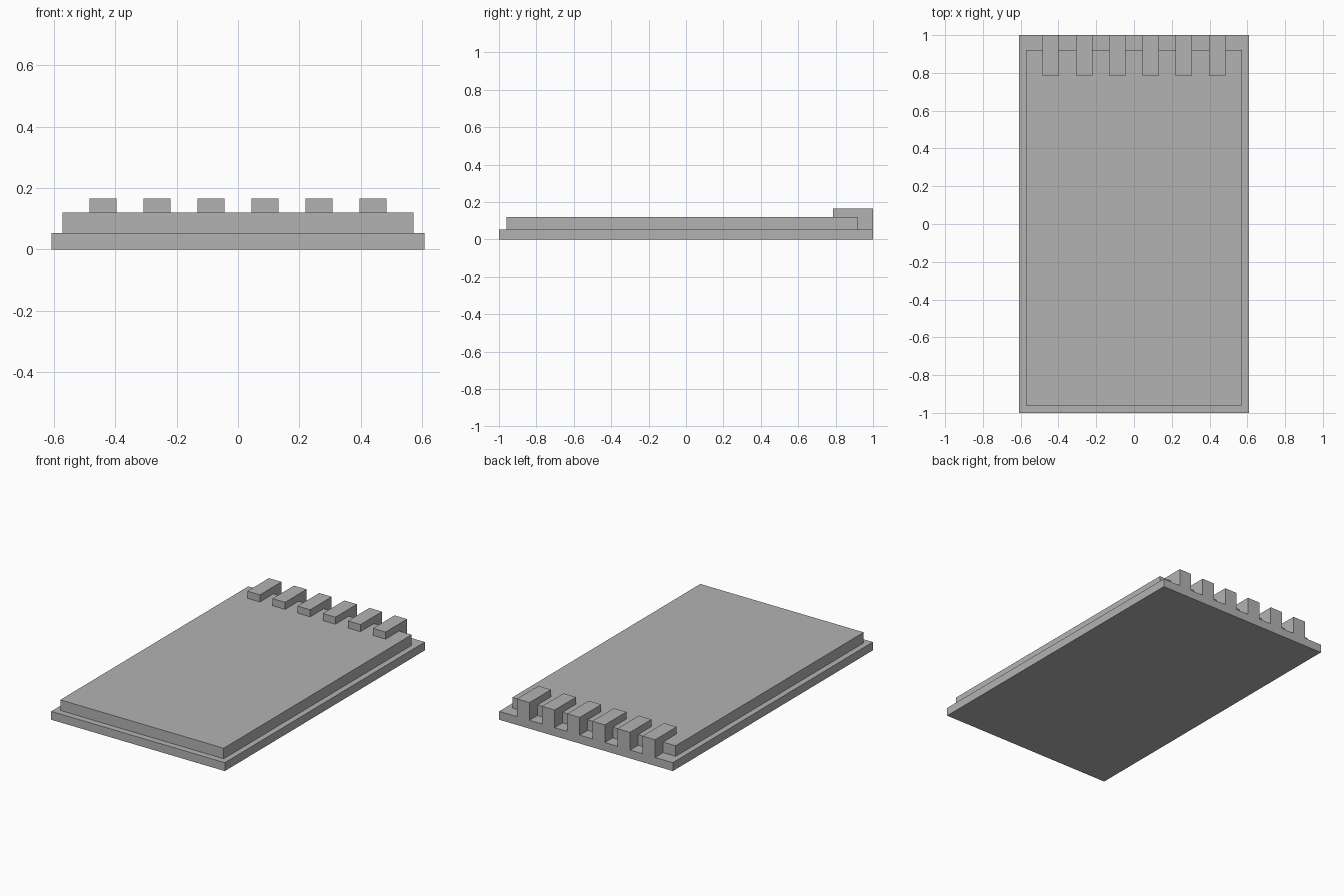
import bpy
import bmesh

if "Cube" in bpy.data.objects:
    bpy.data.objects.remove(bpy.data.objects["Cube"], do_unlink=True)

# Single matte grey
GREY = (0.45, 0.45, 0.45, 1.0)
grey = bpy.data.materials.new("matte grey")
grey.use_nodes = True
grey.diffuse_color = GREY
grey.node_tree.nodes["Principled BSDF"].inputs["Base Color"].default_value = GREY


def extrude_profile(name, profile, x_center, width):
    """Extrude a closed (y, z) profile along x."""
    bm = bmesh.new()
    start = x_center - width / 2
    face = bm.faces.new([bm.verts.new((start, y, z)) for y, z in profile])
    grown = bmesh.ops.extrude_face_region(bm, geom=[face])["geom"]
    verts = [g for g in grown if isinstance(g, bmesh.types.BMVert)]
    bmesh.ops.translate(bm, verts=verts, vec=(width, 0, 0))
    bmesh.ops.recalc_face_normals(bm, faces=bm.faces)
    mesh = bpy.data.meshes.new(name)
    bm.to_mesh(mesh)
    bm.free()
    mesh.materials.append(grey)
    obj = bpy.data.objects.new(name, mesh)
    bpy.context.scene.collection.objects.link(obj)
    return obj


def rectangle(y0, y1, z0, z1):
    return [(y0, z0), (y1, z0), (y1, z1), (y0, z1)]


BASE_TOP, SLAB_TOP, CLIP_TOP = 0.053, 0.12, 0.165
BACK, SLAB_BACK, CLIP_FRONT = 1.0, 0.92, 0.785

# Thin base plate and the raised slab lying on it
extrude_profile("base_plate", rectangle(-BACK, BACK, 0, BASE_TOP), 0, 1.216)
extrude_profile("raised_slab", rectangle(-0.96, SLAB_BACK, BASE_TOP, SLAB_TOP), 0, 1.144)

# Row of L-shaped clips hooking over the back edge of the slab
clip_profile = [(BACK, BASE_TOP), (BACK, CLIP_TOP), (CLIP_FRONT, CLIP_TOP),
                (CLIP_FRONT, SLAB_TOP), (SLAB_BACK, SLAB_TOP), (SLAB_BACK, BASE_TOP)]
for i in range(6):
    extrude_profile(f"back_clip_{i + 1}", clip_profile, (i - 2.5) * 0.176, 0.088)
